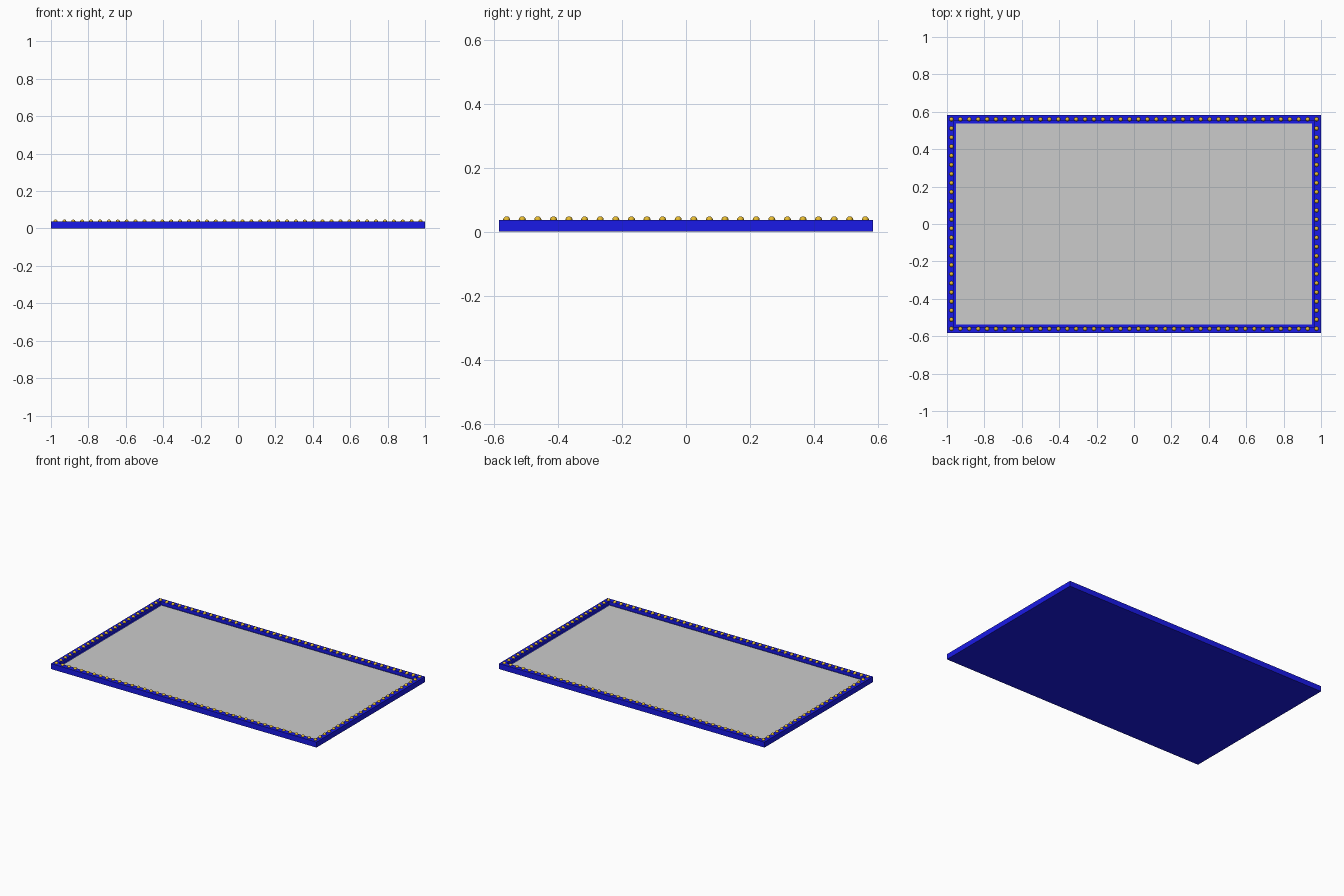
import bpy, bmesh
from mathutils import Matrix, Vector

if "Cube" in bpy.data.objects:
    bpy.data.objects.remove(bpy.data.objects["Cube"])

HX, HY = 1.0, 0.584      # half size of the sign
TOP = 0.037              # height of the rim
RIM = 0.048              # rim width
PANEL_Z = 0.020          # top of the recessed panel
BULB_R = 0.011
NX, NY = 42, 24          # bulbs along each side, corners included


def material(name, color):
    m = bpy.data.materials.new(name)
    m.diffuse_color = color
    m.use_nodes = True
    m.node_tree.nodes["Principled BSDF"].inputs["Base Color"].default_value = m.diffuse_color
    return m


def add_object(name, bm, mat=None):
    mesh = bpy.data.meshes.new(name)
    bm.to_mesh(mesh)
    bm.free()
    ob = bpy.data.objects.new(name, mesh)
    bpy.context.collection.objects.link(ob)
    if mat:
        mesh.materials.append(mat)
    return ob


def box(sx, sy, z0, z1):
    bm = bmesh.new()
    bmesh.ops.create_cube(bm, size=1, matrix=Matrix.Translation((0, 0, (z0 + z1) / 2))
                          @ Matrix.Diagonal((sx, sy, z1 - z0, 1)))
    return bm


blue = material("blue_paint", (0.01, 0.01, 0.8, 1))
gold = material("gold_bulb", (0.8, 0.5, 0.03, 1))

# Shallow tray: solid back with a raised rim
bm = box(2 * HX, 2 * HY, 0, TOP)
bm.normal_update()
top = [f for f in bm.faces if f.normal.z > 0.9]
bmesh.ops.inset_region(bm, faces=top, thickness=RIM)
walls = bmesh.ops.extrude_discrete_faces(bm, faces=top)["faces"]
bmesh.ops.translate(bm, verts=walls[0].verts[:], vec=(0, 0, PANEL_Z - 0.006 - TOP))
add_object("frame", bm, blue)

# Grey display panel lying in the tray
add_object("panel", box(2 * (HX - RIM), 2 * (HY - RIM), PANEL_Z - 0.006, PANEL_Z))

# Bulbs evenly spaced along the middle of the rim
bx, by = HX - RIM / 2, HY - RIM / 2
spots = []
for s in (-1, 1):
    spots += [(-bx + 2 * bx * i / (NX - 1), s * by) for i in range(NX)]
    spots += [(s * bx, -by + 2 * by * i / (NY - 1)) for i in range(1, NY - 1)]
bm = bmesh.new()
for x, y in spots:
    bmesh.ops.create_uvsphere(bm, u_segments=16, v_segments=10, radius=BULB_R,
                              matrix=Matrix.Translation(Vector((x, y, TOP))))
for f in bm.faces:
    f.smooth = True
add_object("bulbs", bm, gold)
